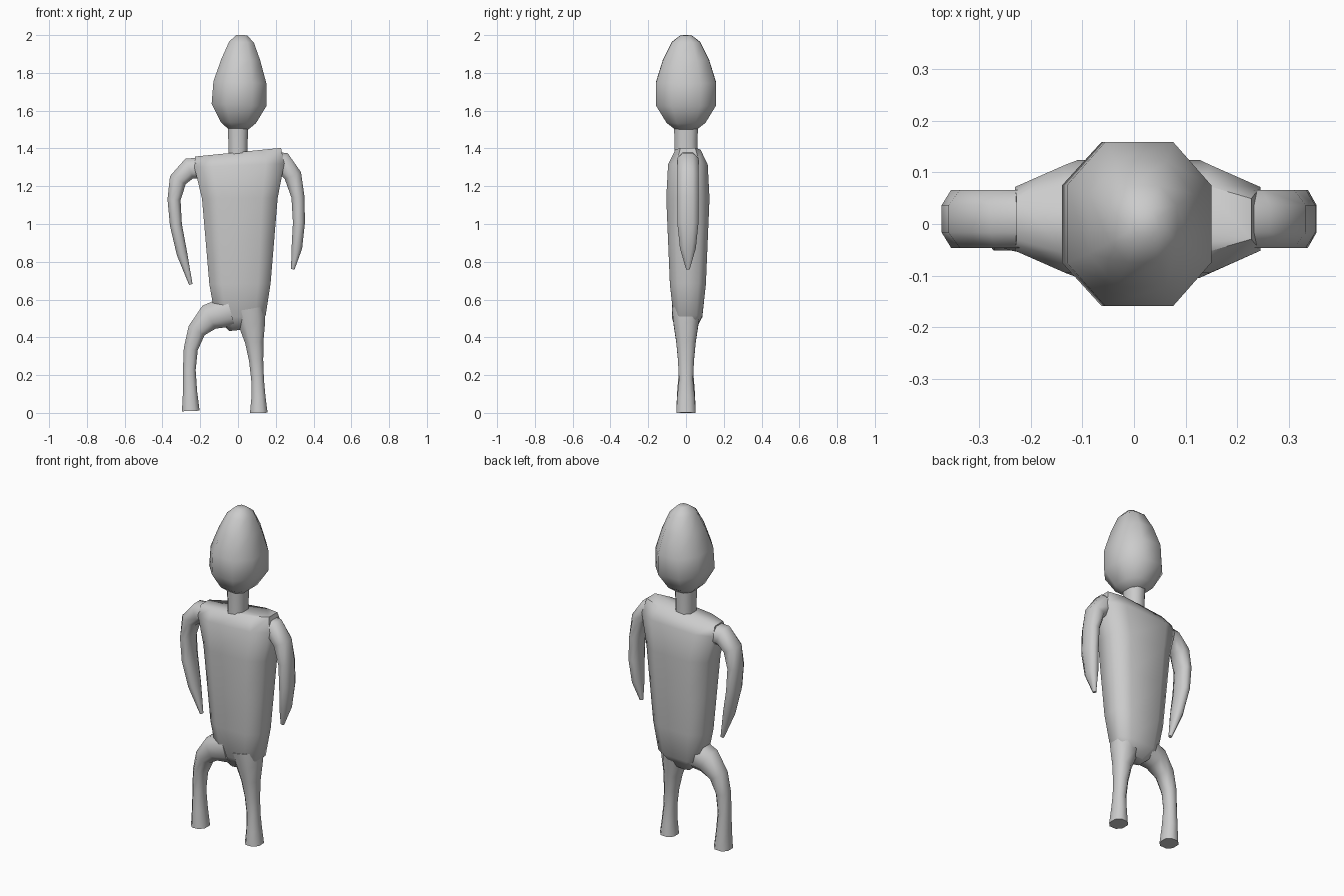
import bpy
import bmesh
import math
from mathutils import Vector
from mathutils.geometry import interpolate_bezier

# Remove the default object
default_cube = bpy.data.objects.get("Cube")
if default_cube:
    bpy.data.objects.remove(default_cube, do_unlink=True)

# One plain clay colour
grey_level = 0.6
clay = bpy.data.materials.new("clay_grey")
clay.use_nodes = True
clay.diffuse_color = (grey_level, grey_level, grey_level, 1)
clay.node_tree.nodes["Principled BSDF"].inputs["Base Color"].default_value = clay.diffuse_color


def squared(value, power):
    """Push a sine or cosine outwards to make a rounder or boxier ring."""
    return math.copysign(abs(value) ** power, value)


def centreline(start, start_handle, end_handle, end, count):
    """Points along a curve in the x-z plane, given by its four control points."""
    controls = [Vector((x, 0, z)) for x, z in (start, start_handle, end_handle, end)]
    return interpolate_bezier(*controls, count)


def make_ring(bm, centre, tangent, width, depth, power, sides=8):
    """Add a ring of vertices set square to the tangent."""
    across = Vector((tangent.z, 0, -tangent.x)).normalized()
    ring = []
    for k in range(sides):
        angle = math.tau * (k + 0.5) / sides
        sideways = across * width * squared(math.cos(angle), power)
        backwards = Vector((0, depth * squared(math.sin(angle), power), 0))
        ring.append(bm.verts.new(centre + sideways + backwards))
    return ring


def body_part(name, controls, widths, depths, power=0.85, back_shift=0.0):
    """Skin rings of the given half widths and half depths along a curve."""
    path = centreline(*controls, len(widths))
    bm = bmesh.new()
    rings = []
    for i, (width, depth) in enumerate(zip(widths, depths)):
        tangent = path[min(i + 1, len(path) - 1)] - path[max(i - 1, 0)]
        centre = path[i] + Vector((0, back_shift, 0))
        rings.append(make_ring(bm, centre, tangent, width, depth, power))

    # Side walls between neighbouring rings, then the two end caps
    for lower, upper in zip(rings, rings[1:]):
        for k in range(len(lower)):
            bm.faces.new((lower[k - 1], lower[k], upper[k], upper[k - 1]))
    bm.faces.new(rings[0])
    bm.faces.new(rings[-1])
    bmesh.ops.recalc_face_normals(bm, faces=bm.faces)

    mesh = bpy.data.meshes.new(name)
    bm.to_mesh(mesh)
    bm.free()
    mesh.materials.append(clay)
    part = bpy.data.objects.new(name, mesh)
    bpy.context.collection.objects.link(part)
    bpy.ops.object.select_all(action="DESELECT")
    part.select_set(True)
    bpy.context.view_layer.objects.active = part
    bpy.ops.object.shade_smooth_by_angle(angle=math.radians(65))


# Boxy torso, its shoulder line slightly raised towards the left
body_part(
    "torso",
    controls=((0.02, 0.44), (0, 0.44), (0.02, 1.38), (0, 1.38)),
    widths=(0.07, 0.14, 0.17, 0.19, 0.21, 0.25, 0.24),
    depths=(0.04, 0.08, 0.1, 0.11, 0.12, 0.11, 0.07),
    power=0.6,
    back_shift=0.01,
)

# Short neck
body_part(
    "neck",
    controls=((0, 1.3), (0, 1.4), (0, 1.5), (0, 1.56)),
    widths=(0.055, 0.055, 0.06),
    depths=(0.065, 0.065, 0.07),
)

# Egg-shaped head, widest low down
body_part(
    "head",
    controls=((0, 1.5), (0, 1.5), (0.02, 2), (0.02, 2)),
    widths=(0.055, 0.1, 0.155, 0.15, 0.11, 0.07, 0.03),
    depths=(0.06, 0.11, 0.17, 0.17, 0.13, 0.08, 0.03),
)

# Arms, curving out from the shoulders and tapering to a tip
arm_curves = {
    "right_arm": ((-0.15, 1.3), (-0.42, 1.35), (-0.35, 1), (-0.25, 0.68)),
    "left_arm": ((0.15, 1.33), (0.36, 1.4), (0.34, 0.95), (0.29, 0.76)),
}
for name, controls in arm_curves.items():
    body_part(
        name,
        controls,
        widths=(0.06, 0.06, 0.05, 0.037, 0.034, 0.03, 0.01),
        depths=(0.06, 0.06, 0.06, 0.06, 0.06, 0.045, 0.01),
        back_shift=0.01,
    )

# Legs, the right one swung outwards at the thigh
leg_curves = {
    "right_leg": ((-0.04, 0.54), (-0.32, 0.52), (-0.25, 0.2), (-0.25, 0.01)),
    "left_leg": ((0.06, 0.55), (0.09, 0.4), (0.11, 0.15), (0.11, 0)),
}
for name, controls in leg_curves.items():
    body_part(
        name,
        controls,
        widths=(0.09, 0.075, 0.052, 0.04, 0.036, 0.04, 0.05),
        depths=(0.08, 0.07, 0.055, 0.045, 0.04, 0.05, 0.055),
    )
